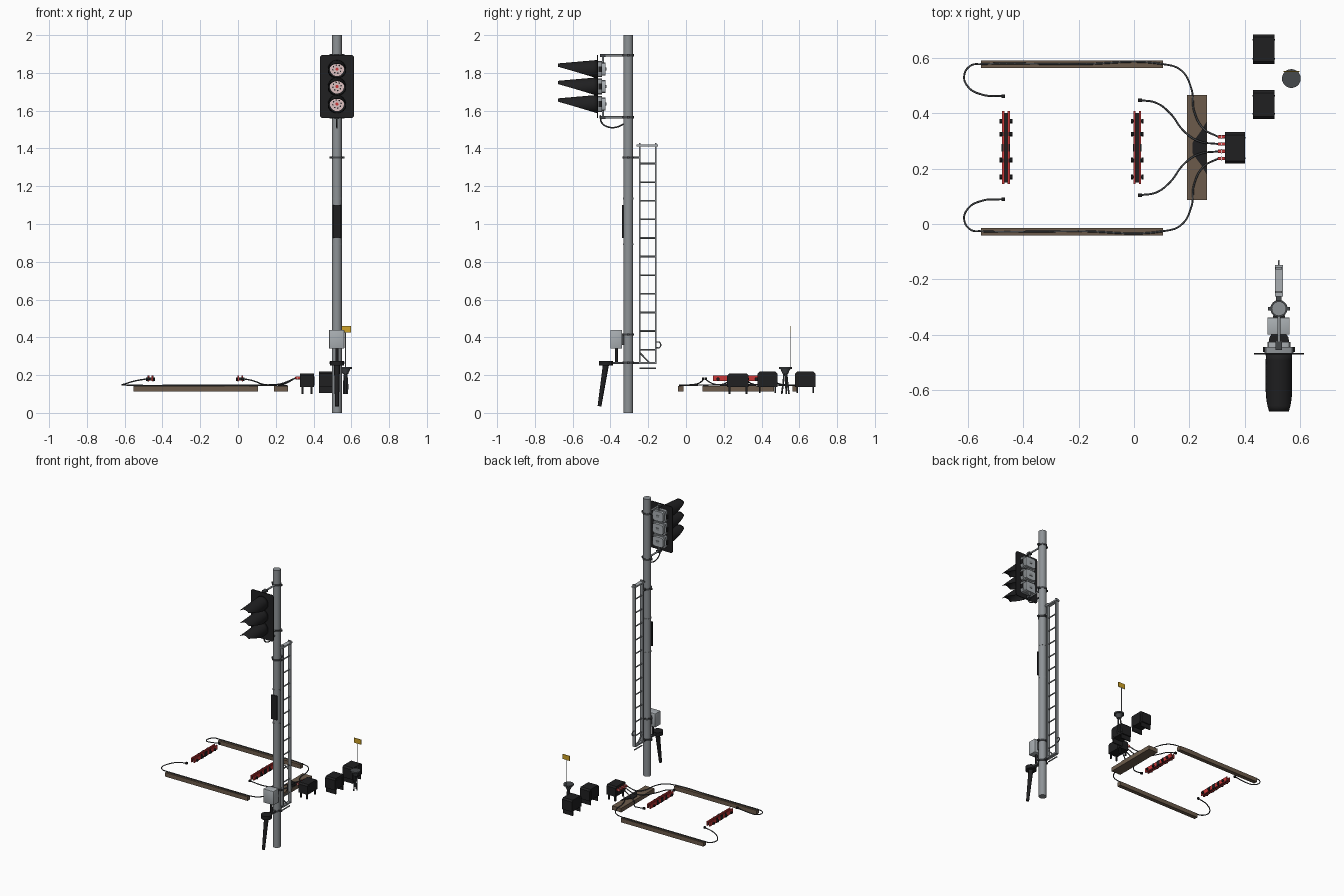
import bpy, bmesh, math
from mathutils import Vector, Matrix

if "Cube" in bpy.data.objects:
    bpy.data.objects.remove(bpy.data.objects["Cube"])

def mat(name, r, g, b):
    m = bpy.data.materials.new(name)
    m.diffuse_color = (r, g, b, 1)
    m.use_nodes = True
    m.node_tree.nodes["Principled BSDF"].inputs["Base Color"].default_value = m.diffuse_color
    return m

STEEL = mat("steel_grey", .27, .29, .305)
PALE = mat("pale_grey", .40, .43, .45)
BLACK = mat("black", .014, .014, .015)
CABLE = mat("cable_grey", .06, .065, .07)
BROWN = mat("timber_brown", .15, .105, .07)
RED = mat("red", .60, .04, .04)
YELLOW = mat("sign_yellow", .62, .36, .02)
LENS = mat("lens_pink", .72, .53, .53)

def finish(name, bm, m, smooth=True):
    bmesh.ops.recalc_face_normals(bm, faces=bm.faces[:])
    me = bpy.data.meshes.new(name)
    bm.to_mesh(me); bm.free()
    if smooth:
        for p in me.polygons: p.use_smooth = True
        me.set_sharp_from_angle(angle=math.radians(35))
    me.materials.append(m)
    ob = bpy.data.objects.new(name, me)
    bpy.context.collection.objects.link(ob)
    return ob

def box(name, x0, x1, y0, y1, z0, z1, m, bevel=0):
    bm = bmesh.new()
    bmesh.ops.create_cube(bm, size=1, matrix=Matrix.Translation(((x0+x1)/2, (y0+y1)/2, (z0+z1)/2))
                          @ Matrix.Diagonal((x1-x0, y1-y0, z1-z0, 1)))
    if bevel:
        bmesh.ops.bevel(bm, geom=bm.edges[:], offset=bevel, segments=2, profile=.5, affect='EDGES')
    return finish(name, bm, m)

def rod(name, a, b, r, m, r2=None, n=20):
    a, b = Vector(a), Vector(b)
    d = b - a
    bm = bmesh.new()
    bmesh.ops.create_cone(bm, cap_ends=True, segments=n, radius1=r, radius2=r if r2 is None else r2, depth=d.length,
                          matrix=Matrix.Translation((a+b)/2) @ d.to_track_quat('Z', 'Y').to_matrix().to_4x4())
    return finish(name, bm, m)

def prism(name, pts, axis, a, b, m, bevel=0):
    """Extrude a 2D outline along an axis; pts give the two other coordinates in order."""
    bm = bmesh.new()
    ring = []
    for p in pts:
        v = list(p); v.insert(axis, a)
        ring.append(bm.verts.new(v))
    f = bm.faces.new(ring)
    ext = bmesh.ops.extrude_face_region(bm, geom=[f])
    d = [0, 0, 0]; d[axis] = b - a
    bmesh.ops.translate(bm, verts=[e for e in ext['geom'] if isinstance(e, bmesh.types.BMVert)], vec=d)
    return finish(name, bm, m)

def tube(name, pts, r, m):
    cu = bpy.data.curves.new(name, 'CURVE')
    cu.dimensions = '3D'; cu.bevel_depth = r; cu.bevel_resolution = 2; cu.use_fill_caps = True
    sp = cu.splines.new('BEZIER')
    sp.bezier_points.add(len(pts)-1)
    for bp, p in zip(sp.bezier_points, pts):
        bp.co = p; bp.handle_left_type = bp.handle_right_type = 'AUTO'
    tmp = bpy.data.objects.new(name + "_path", cu)
    bpy.context.collection.objects.link(tmp)
    me = bpy.data.meshes.new_from_object(tmp.evaluated_get(bpy.context.evaluated_depsgraph_get()))
    bpy.data.objects.remove(tmp)
    me.name = name
    me.materials.clear(); me.materials.append(m)
    ob = bpy.data.objects.new(name, me)
    bpy.context.collection.objects.link(ob)

def rounded(cx, cz, hx, hz, r, n=4):
    out = []
    for k, (sx, sz) in enumerate([(1, 1), (-1, 1), (-1, -1), (1, -1)]):
        for i in range(n+1):
            t = math.pi/2*(k + i/n)
            out.append((cx + sx*(hx-r) + r*math.cos(t), cz + sz*(hz-r) + r*math.sin(t)))
    return out

PX, PY = .524, -.306

# mast with bands and clamps
rod("mast", (PX, PY, 0), (PX, PY, 2), .026, STEEL, n=32)
for z in (1.135, .893):
    rod("mast_band", (PX, PY, z-.004), (PX, PY, z+.004), .0275, STEEL, n=32)
for z in (1.893, 1.565, 1.352, .415, .265):
    rod("mast_clamp", (PX, PY, z-.006), (PX, PY, z+.006), .031, CABLE, n=32)
    box("clamp_ears", PX-.04, PX+.04, PY-.006, PY+.006, z-.006, z+.006, CABLE)
box("mast_plate", PX-.022, PX+.022, -.338, -.33, .925, 1.10, BLACK)

# signal head
prism("backplate", rounded(PX, 1.728, .09, .167, .015), 1, -.472, -.466, BLACK)
for z in (1.82, 1.728, 1.635):
    prism("lamp_housing", rounded(PX, z, .052, .043, .016, 2), 1, -.466, -.444, STEEL)
    prism("housing_cover", rounded(PX, z, .042, .035, .016, 2), 1, -.444, -.426, PALE)
    box("housing_latch", PX-.012, PX+.012, -.427, -.422, z-.008, z+.008, STEEL)
    for s in (-1, 1):
        box("housing_hinge", PX+s*.054-.004, PX+s*.054+.004, -.462, -.445, z-.015, z+.015, BLACK)
    rod("lens", (PX, -.478, z), (PX, -.47, z), .037, LENS, n=24)
    for i in range(8):
        a = i*math.pi/4 + .2
        x, zz = PX+.022*math.cos(a), z+.022*math.sin(a)
        rod("lens_dot", (x, -.4795, zz), (x, -.477, zz), .004, BLACK, n=8)
    rod("lens_centre", (PX, -.4795, z), (PX, -.477, z), .008, RED, n=12)
    # hood: tube cut away along the underside, drooping slightly forward
    bm = bmesh.new()
    R, N, M = .047, 24, 10
    rows = []
    for j in range(M+1):
        t = j/M
        half = math.acos(max(-.999, -1 + 1.67*t))
        rows.append([bm.verts.new((PX + R*math.sin(half*(2*i/N-1)), -.472 - .206*t,
                                   z + R*math.cos(half*(2*i/N-1)) - .018*t)) for i in range(N+1)])
    for j in range(M):
        for i in range(N):
            bm.faces.new((rows[j][i], rows[j][i+1], rows[j+1][i+1], rows[j+1][i]))
    hood = finish("lamp_hood", bm, BLACK)
    sol = hood.modifiers.new("thickness", 'SOLIDIFY')
    sol.thickness = .002; sol.offset = 0

# head brackets and feed cable
for z, s in ((1.893, -1), (1.565, 1)):
    rod("head_bracket", (PX, -.44, z), (PX, PY, z), .006, STEEL, n=12)
    rod("bracket_drop", (PX, -.44, z-.004*s), (PX, -.44, z+.045*s), .006, STEEL, n=12)
    box("bracket_foot", PX-.012, PX+.012, -.455, -.425, z-.008, z+.008, CABLE)
tube("head_cable", [(PX, -.455, 1.575), (PX, -.445, 1.535), (PX, -.405, 1.512), (PX, -.36, 1.515), (PX, -.33, 1.53)], .004, CABLE)

# ladder
for y in (-.246, -.16):
    box("ladder_rail", PX-.012, PX+.012, y-.004, y+.004, .265, 1.43, STEEL)
for i in range(12):
    z = 1.32 - i*.0985 + .0985
    if z > .3:
        rod("ladder_rung", (PX, -.246, z-.0985), (PX, -.16, z-.0985), .0045, STEEL, n=8)
box("ladder_top", PX-.014, PX+.014, -.262, -.148, 1.41, 1.42, PALE)
box("ladder_foot", PX-.012, PX+.012, -.25, -.156, .26, .27, STEEL)
rod("ladder_brace", (PX, -.246, .32), (PX, -.195, .267), .004, STEEL, n=8)
for z in (1.352, .265):
    box("ladder_tie", PX-.01, PX+.01, -.285, -.245, z-.005, z+.005, CABLE)
tube("ladder_handle", [(PX, -.16, .375), (PX, -.138, .372), (PX, -.138, .348), (PX, -.16, .345)], .003, STEEL)

# mast junction box and sloping stay
box("junction_box", .482, .563, -.40, -.338, .34, .44, PALE, .004)
box("box_bracket", PX-.015, PX+.015, -.34, -.325, .36, .42, CABLE)
rod("box_conduit", (PX, -.368, .265), (PX, -.368, .345), .008, BLACK, n=12)
box("stay_arm", PX-.012, PX+.012, -.45, PY, .258, .27, CABLE)
rod("stay_cap", (PX, -.424, .25), (PX, -.424, .276), .037, BLACK, n=16)
rod("stay_leg", (PX, -.424, .255), (PX, -.458, .035), .016, BLACK, .01, n=16)

# timber beams: two long, one across
for y in (.578, -.028):
    box("long_beam", -.553, .105, y-.014, y+.014, .114, .143, BROWN)
box("cross_beam", .191, .264, .087, .466, .114, .143, BROWN)
prism("cable_tray", [(.262, .18), (.262, .37), (.245, .34), (.212, .295), (.212, .255), (.245, .21)], 2, .142, .148, BLACK)

# red sensor bars: twin plates, dark core and cross bolts
CY = .276
for cx in (-.463, .012):
    for s in (-1, 1):
        box("sensor_plate", cx+s*.010-.004, cx+s*.010+.004, .144, .408, .168, .198, RED)
        for y0, y1 in ((.262, .29), (.222, .236), (.318, .332)):
            box("sensor_band", cx+s*.0125-.003, cx+s*.0125+.003, y0, y1, .167, .199, BLACK)
    box("sensor_core", cx-.006, cx+.006, .15, .402, .172, .188, BLACK)
    for y in (.372, .325, .231, .17):
        rod("sensor_bolt", (cx-.022, y, .179), (cx+.022, y, .179), .006, BLACK, n=10)
        for s in (-1, 1):
            rod("bolt_head", (cx+s*.015, y, .179), (cx+s*.023, y, .179), .009, BLACK, n=10)

# cables and plugs, mirrored about the middle of the loop
for s in (-1, 1):
    Y = lambda v: CY + s*v
    tube("outer_cable", [(-.473, Y(.186), .182), (-.55, Y(.192), .168), (-.60, Y(.22), .153), (-.614, Y(.26), .148),
                         (-.59, Y(.297), .147), (-.553, Y(.302), .146), (-.2, Y(.302), .146), (.105, Y(.302), .146),
                         (.17, Y(.28), .146), (.207, Y(.215), .147), (.218, Y(.13), .148), (.25, Y(.07), .155),
                         (.305, Y(.039), .185)], .0035, CABLE)
    tube("inner_cable", [(.022, Y(.172), .182), (.08, Y(.162), .17), (.13, Y(.125), .152), (.18, Y(.06), .149),
                         (.23, Y(.025), .155), (.305, Y(.013), .185)], .0035, CABLE)
    for x, v in ((-.473, .186), (.022, .172)):
        box("cable_end", x-.007, x+.007, Y(v)-.006, Y(v)+.006, .175, .188, BLACK)
    for v in (.039, .013):
        box("plug", .303, .33, Y(v)-.006, Y(v)+.006, .178, .192, RED, .002)
        box("plug_collar", .314, .318, Y(v)-.0075, Y(v)+.0075, .176, .194, LENS)

# black equipment cases
def case(name, x0, x1, y0, y1, top, plates):
    c = .01
    prism(name, [(y0, .137), (y1, .137), (y1, top-c), (y1-c, top), (y0+c, top), (y0, top-c)], 0, x0, x1, BLACK)
    for y in (y0+.012, y1-.012):
        if plates:
            box("case_side_leg", x0, x1, y-.004, y+.004, .105, .14, BLACK)
        else:
            for x in (x0+.012, x1-.012):
                box("case_leg", x-.005, x+.005, y-.005, y+.005, .10, .14, BLACK)
    for y in (y0+.02, y1-.02):
        box("case_rib", x0-.002, x1+.002, y-.003, y+.003, .145, top-.015, BLACK)

case("cable_case", .329, .402, .218, .332, .208, False)
case("rear_case", .43, .508, .578, .686, .218, True)
case("middle_case", .43, .508, .379, .484, .218, True)

# ground marker: disc on a funnel, wire legs, flag
rod("marker_disc", (.569, .526, .233), (.569, .526, .243), .034, CABLE, n=28)
rod("marker_funnel", (.569, .526, .205), (.569, .526, .233), .014, CABLE, .026, n=20)
for dx, dy in ((0, -.016), (.01, .004), (-.008, .016)):
    tube("marker_wire", [(.569+dx*.5, .526+dy*.4, .21), (.569+dx, .526+dy*.7, .16), (.569+dx, .526+dy*1.2, .10)], .0045, CABLE)
rod("flag_pole", (.569, .552, .23), (.569, .552, .43), .0025, STEEL, n=8)
box("flag", .541, .598, .550, .554, .425, .46, YELLOW)
